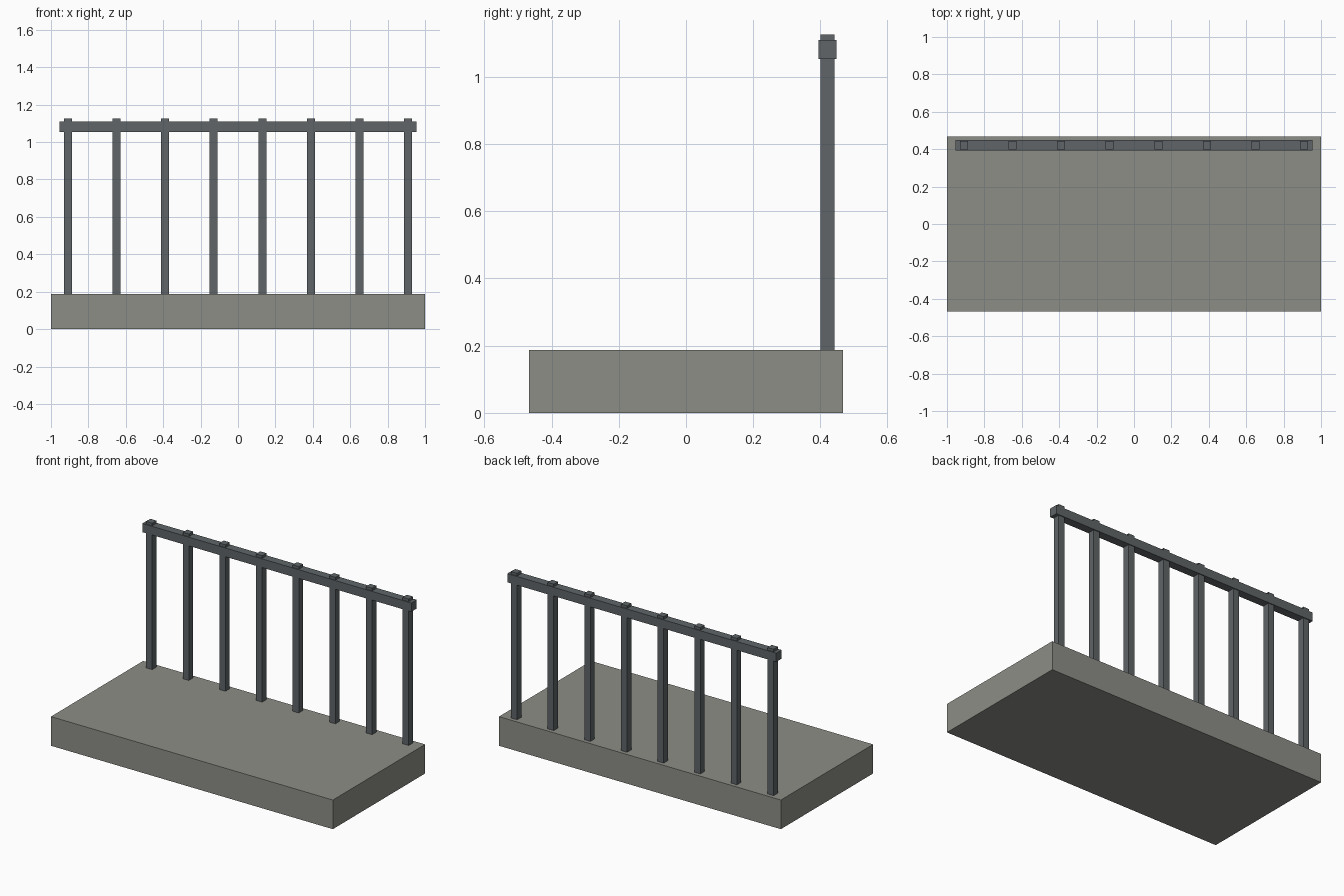
import bpy

if "Cube" in bpy.data.objects:
    bpy.data.objects.remove(bpy.data.objects["Cube"])


def material(name, color):
    mat = bpy.data.materials.new(name)
    mat.diffuse_color = (*color, 1)
    mat.use_nodes = True
    mat.node_tree.nodes["Principled BSDF"].inputs["Base Color"].default_value = mat.diffuse_color
    return mat


def box(name, lo, hi, mat):
    """Axis-aligned box between two corners."""
    bpy.ops.mesh.primitive_cube_add(size=1, location=[(a + b) / 2 for a, b in zip(lo, hi)])
    ob = bpy.context.object
    ob.name = name
    ob.scale = [b - a for a, b in zip(lo, hi)]
    bpy.ops.object.transform_apply(location=False, rotation=False, scale=True)
    ob.data.materials.append(mat)
    return ob


concrete = material("concrete", (0.27, 0.27, 0.245))
metal = material("metal", (0.115, 0.13, 0.137))

SLAB_TOP = 0.187
RAIL_Y = 0.421
POSTS = 8
POST_X = 0.91      # outermost post centre
POST_HALF = 0.0215

# Floor slab
box("slab", (-1, -0.467, 0), (1, 0.467, SLAB_TOP), concrete)

# Evenly spaced posts, poking slightly above the rail
for i in range(POSTS):
    x = -POST_X + 2 * POST_X * i / (POSTS - 1)
    box(f"post_{i + 1}", (x - POST_HALF, RAIL_Y - POST_HALF, SLAB_TOP),
        (x + POST_HALF, RAIL_Y + POST_HALF, 1.126), metal)

# Top rail
box("top_rail", (-0.954, RAIL_Y - 0.027, 1.053), (0.954, RAIL_Y + 0.027, 1.109), metal)
